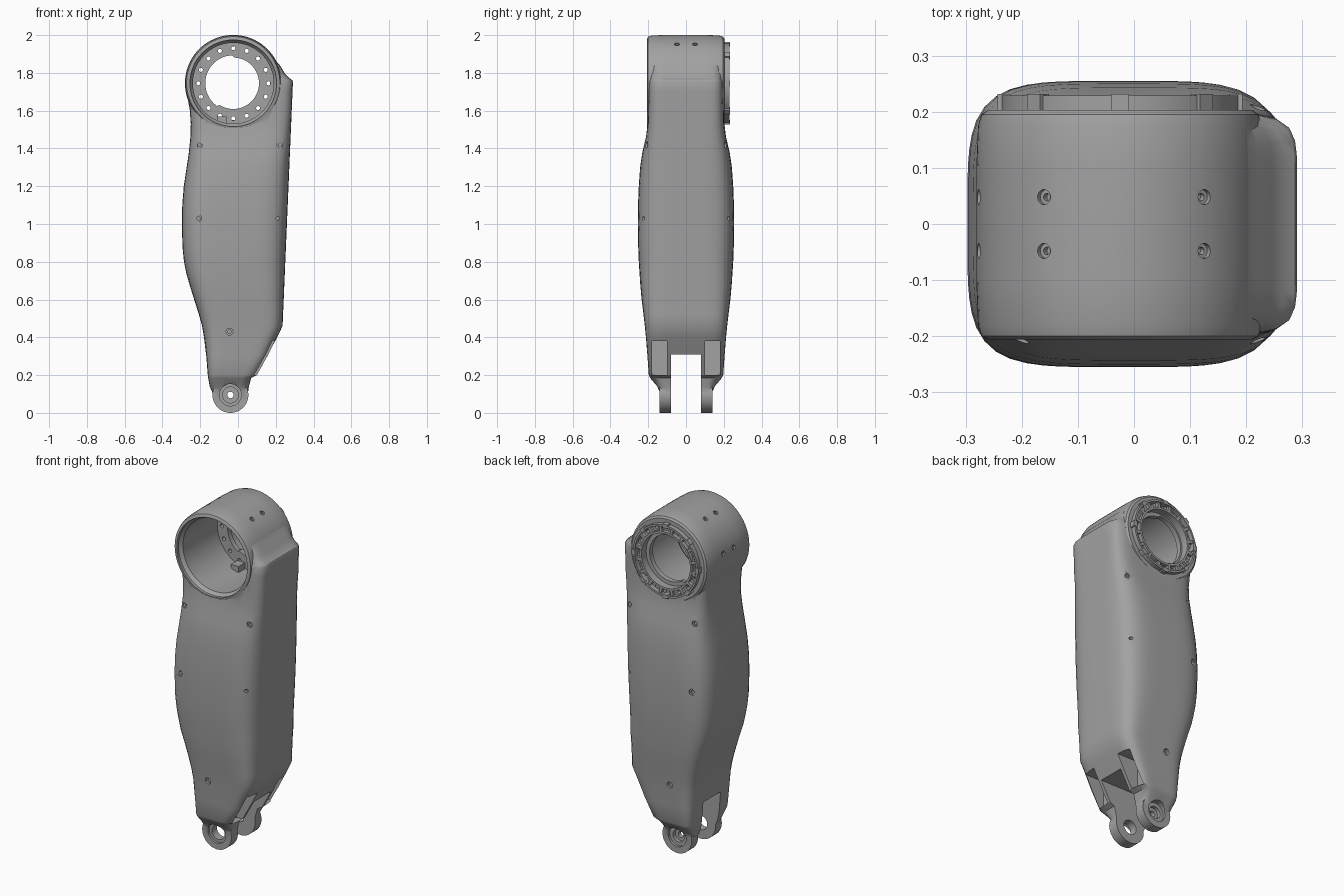
import bpy, bmesh, math
from mathutils import Matrix, Vector

if "Cube" in bpy.data.objects:
    bpy.data.objects.remove(bpy.data.objects["Cube"], do_unlink=True)

grey = bpy.data.materials.new("satin grey")
grey.use_nodes = True
COLOUR = (0.36, 0.36, 0.36, 1)
grey.diffuse_color = COLOUR
grey.node_tree.nodes["Principled BSDF"].inputs["Base Color"].default_value = COLOUR

HX, HZ = -0.025, 1.745      # hip axis
KX, KZ = -0.04, 0.095       # knee axis


def finish(name, bm):
    bmesh.ops.recalc_face_normals(bm, faces=bm.faces)
    mesh = bpy.data.meshes.new(name)
    bm.to_mesh(mesh)
    bm.free()
    mesh.materials.append(grey)
    obj = bpy.data.objects.new(name, mesh)
    bpy.context.collection.objects.link(obj)
    return obj


def rod(bm, start, end, r, segs=24):
    start, end = Vector(start), Vector(end)
    d = end - start
    turn = d.to_track_quat('Z', 'Y').to_matrix().to_4x4()
    bmesh.ops.create_cone(bm, cap_ends=True, segments=segs, radius1=r, radius2=r,
                          depth=d.length, matrix=Matrix.Translation((start + end) / 2) @ turn)


def box(bm, lo, hi):
    lo, hi = Vector(lo), Vector(hi)
    m = Matrix.Translation((lo + hi) / 2) @ Matrix.Diagonal((hi - lo).to_4d())
    bmesh.ops.create_cube(bm, size=1, matrix=m)


def skin(name, rings, closed=False):
    """Bridge rings of points; cap the ends unless the rings close on themselves."""
    bm = bmesh.new()
    vs = [[bm.verts.new(p) for p in ring] for ring in rings]
    n = len(vs[0])
    pairs = list(zip(vs, vs[1:])) + ([(vs[-1], vs[0])] if closed else [])
    for a, b in pairs:
        for i in range(n):
            j = (i + 1) % n
            bm.faces.new((a[i], a[j], b[j], b[i]))
    if not closed:
        bm.faces.new(vs[0])
        bm.faces.new(vs[-1])
    return finish(name, bm)


def turned(name, profile, closed=False, segs=80):
    """Lathe (radius, y) points about the hip axis."""
    return skin(name, [[(HX + r * math.cos(a), y, HZ + r * math.sin(a))
                        for a in (math.tau * i / segs for i in range(segs))]
                       for r, y in profile], closed)


def combine(obj, tool, op):
    tool.hide_render = True
    mod = obj.modifiers.new(op, 'BOOLEAN')
    mod.operation, mod.solver, mod.object = op, 'EXACT', tool
    mod.use_self = True
    bpy.context.view_layer.objects.active = obj
    bpy.ops.object.modifier_apply(modifier=mod.name)
    bpy.data.objects.remove(tool, do_unlink=True)


# Leg shell: z, left x, right x (None follows the flat shin plane), half depth, squareness
rows = [
    (0.10, -.133, .052, .136, 7), (0.14, -.15, .058, .152, 7), (0.185, -.158, .07, .19, 7),
    (0.20, -.16, .10, .197, 7), (0.30, -.168, .155, .204, 7), (0.40, -.18, .207, .212, 6),
    (0.46, -.19, None, .218, 6), (0.52, -.207, None, .225, 5.5), (0.60, -.232, None, .235, 5),
    (0.68, -.257, None, .242, 5), (0.74, -.274, None, .246, 4.6), (0.80, -.286, None, .25, 4.5),
    (0.88, -.294, None, .253, 4.5), (1.0, -.297, None, .255, 4.5), (1.1, -.295, None, .254, 4.5),
    (1.2, -.287, None, .25, 4.5), (1.3, -.272, None, .243, 4.6), (1.38, -.26, None, .231, 5),
    (1.46, -.252, None, .212, 6), (1.53, -.25, None, .203, 7), (1.6, -.255, None, .2, 8),
    (1.7, -.272, None, .198, 8), (1.752, -.272, None, .196, 8), (1.762, -.27, .287, .192, 8),
    (1.775, -.268, .268, .192, 8), (1.8, -.262, .246, .192, 8), (1.84, -.24, .222, .192, 8),
    (1.9, -.17, .165, .19, 8)]


def section(z, xl, xr, half, n, segs=72):
    xr = 0.236 + 0.0425 * (z - 0.46) if xr is None else xr
    mid, a = (xl + xr) / 2, (xr - xl) / 2
    ring = []
    for i in range(segs):
        t = math.tau * (i + 0.5) / segs
        c, s = math.cos(t), math.sin(t)
        # even angular steps on a rounded box outline
        k = (abs(c) ** n + abs(s) ** n) ** (-1 / n)
        ring.append((mid + a * c * k, half * s * k, z))
    return ring


leg = skin("leg_shell", [section(*row) for row in rows])

# Hip drum with softened rims, and round knee lug
combine(leg, turned("hip_drum", [(.236, -.206), (.247, -.2), (.253, -.18), (.256, -.1), (.256, .1),
                                 (.253, .175), (.247, .195), (.236, .203)]), 'UNION')
bm = bmesh.new()
rod(bm, (KX, -.14, KZ), (KX, .14, KZ), .095, 56)
combine(leg, finish("knee_lug", bm), 'UNION')

# Hip cup from the front, with a stepped hole through its floor
combine(leg, turned("cup_cutter", [(.229, -.3), (.229, -.19), (.214, -.17), (.214, .15)]), 'DIFFERENCE')
steps = []
for i in range(96):
    t = math.tau * (i + .5) / 96
    r = .148 if math.radians(90) < t < math.radians(238) else .136
    steps.append((HX + r * math.cos(t), HZ + r * math.sin(t)))
combine(leg, skin("floor_hole_cutter", [[(x, y, z) for x, z in steps] for y in (.1, .3)]), 'DIFFERENCE')
combine(leg, turned("rear_step_cutter", [(.158, .18), (.158, .3)]), 'DIFFERENCE')

# Knee fork: central slot, side pockets
bm = bmesh.new()
box(bm, (-.4, -.08, -.1), (.4, .08, .31))
combine(leg, finish("fork_slot_cutter", bm), 'DIFFERENCE')
bm = bmesh.new()
for lo, hi in ((-.18, -.1), (.1, .18)):
    box(bm, (.06, lo, .2), (.4, hi, .38))
combine(leg, finish("fork_pocket_cutter", bm), 'DIFFERENCE')

# Knee pin holes: wide through hole in front lug, small one in rear lug
for y0, y1, r in ((-.3, -.126, .058), (-.3, -.02, .042), (.126, .3, .058), (.105, .3, .036), (.02, .3, .017)):
    bm = bmesh.new()
    rod(bm, (KX, y0, KZ), (KX, y1, KZ), r, 40)
    combine(leg, finish("pin_cutter", bm), 'DIFFERENCE')

# Screw recesses on both faces and around the drum, plus bolt circle in the cup floor
screws = [(-.205, 1.42, .217), (.225, 1.42, .217), (-.21, 1.03, .25), (.21, 1.03, .25), (-.045, .43, .214)]
for r, sink in ((.018, .014), (.009, .04)):
    bm = bmesh.new()
    for x, z, y in screws:
        for s in (-1, 1):
            rod(bm, (x, s * (y - sink), z), (x, s * .35, z), r, 20)
    for deg in (54, 122, 170):
        d = Vector((math.cos(math.radians(deg)), 0, math.sin(math.radians(deg))))
        for y in (-.048, .048):
            o = Vector((HX, y, HZ))
            rod(bm, o + d * (.256 - min(sink, .03) * .7), o + d * .3, r * .75, 20)
    combine(leg, finish("screw_cutter", bm), 'DIFFERENCE')
bm = bmesh.new()
for i in range(16):
    t = math.tau * i / 16
    x, z = HX + .186 * math.cos(t), HZ + .186 * math.sin(t)
    rod(bm, (x, .1, z), (x, .3, z), .011, 16)
combine(leg, finish("bolt_circle_cutter", bm), 'DIFFERENCE')

# Rear hip coupling: two thin rims, bridged by bosses and outer posts
rims = [turned("coupling_outer_rim", [(.2, .19), (.211, .19), (.211, .229), (.2, .229)], True),
        turned("coupling_inner_rim", [(.158, .17), (.17, .17), (.17, .224), (.158, .224)], True)]
bm = bmesh.new()
for i in range(16):
    t = math.tau * (i + .5) / 16
    parts = [(.166, .204, .017, .222)]
    if i % 2:
        parts.append((.195, .218, .032, .232))
    for r0, r1, w, top in parts:
        angle = t + (math.pi / 16 if w > .03 else 0)
        fresh = len(bm.verts)
        box(bm, (r0, .19, -w / 2), (r1, top, w / 2))
        bm.verts.ensure_lookup_table()
        bmesh.ops.transform(bm, verts=bm.verts[fresh:],
                            matrix=Matrix.Translation((HX, 0, HZ)) @ Matrix.Rotation(-angle, 4, 'Y'))
bosses = finish("coupling_bosses", bm)

# Stop key at the bottom of the cup
bm = bmesh.new()
box(bm, (HX - .085, .09, HZ - .212), (HX - .035, .152, HZ - .175))
key = finish("cup_stop_key", bm)

for obj in [leg, bosses, key] + rims:
    bpy.ops.object.select_all(action='DESELECT')
    obj.select_set(True)
    bpy.context.view_layer.objects.active = obj
    bpy.ops.object.shade_smooth_by_angle(angle=math.radians(32))
